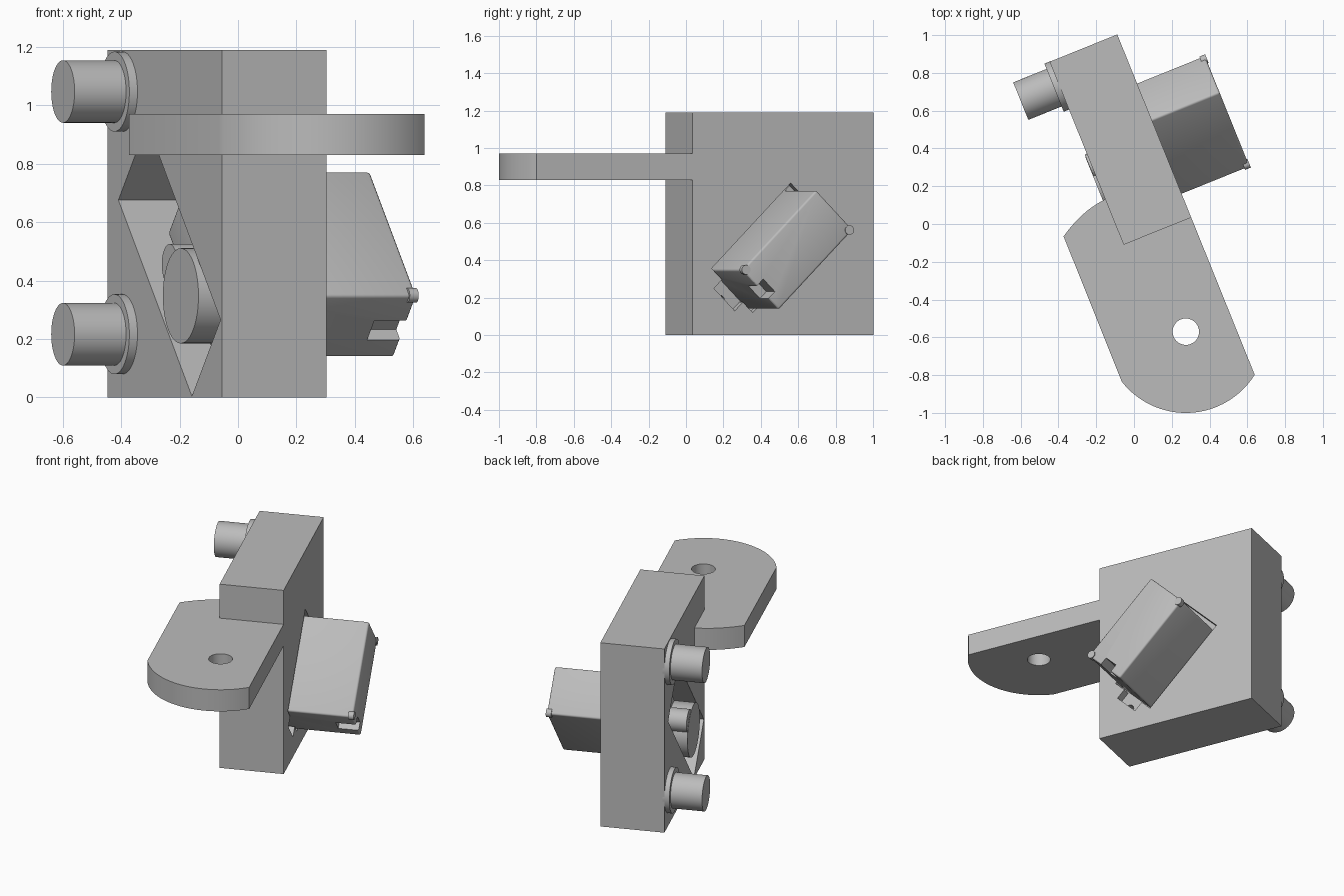
import bpy, bmesh, math
from mathutils import Matrix, Vector

cube = bpy.data.objects.get("Cube")
if cube:
    bpy.data.objects.remove(cube, do_unlink=True)

grey = bpy.data.materials.new("plain grey")
grey.use_nodes = True
grey.diffuse_color = (0.5, 0.5, 0.5, 1)
grey.node_tree.nodes["Principled BSDF"].inputs["Base Color"].default_value = (0.5, 0.5, 0.5, 1)

# Bracket frame (yawed 22 degrees) and motor frame (tilted 45 degrees inside it)
BRACKET = Matrix.Translation((-0.055, -0.11, 0)) @ Matrix.Rotation(math.radians(22), 4, 'Z')
MOTOR = BRACKET @ Matrix.Translation((0, 0.45, 0.455)) @ Matrix.Rotation(math.radians(45), 4, 'X')


def finish(name, bm, frame):
    bmesh.ops.recalc_face_normals(bm, faces=bm.faces)
    bm.transform(frame)
    mesh = bpy.data.meshes.new(name)
    bm.to_mesh(mesh)
    bm.free()
    mesh.materials.append(grey)
    ob = bpy.data.objects.new(name, mesh)
    bpy.context.collection.objects.link(ob)
    return ob


def box(name, frame, x, y, z):
    bm = bmesh.new()
    bmesh.ops.create_cube(bm, size=1)
    for v in bm.verts:
        v.co = Vector([(r[0] + r[1]) / 2 + c * (r[1] - r[0]) for r, c in zip((x, y, z), v.co)])
    return finish(name, bm, frame)


def rod(name, frame, x, y, z, r, axis='X'):
    """Cylinder along X between x[0] and x[1], or along Z between z[0] and z[1]."""
    span = x if axis == 'X' else z
    bm = bmesh.new()
    bmesh.ops.create_cone(bm, cap_ends=True, segments=48, radius1=r, radius2=r, depth=span[1] - span[0])
    mid = sum(span) / 2
    if axis == 'X':
        bm.transform(Matrix.Translation((mid, y, z)) @ Matrix.Rotation(math.pi / 2, 4, 'Y'))
    else:
        bm.transform(Matrix.Translation((x, y, mid)))
    return finish(name, bm, frame)


def apply(ob, mod):
    with bpy.context.temp_override(object=ob, active_object=ob, selected_objects=[ob]):
        bpy.ops.object.modifier_apply(modifier=mod.name)


def cut(ob, *cutters):
    for c in cutters:
        c.hide_render = True
        mod = ob.modifiers.new("cut", 'BOOLEAN')
        mod.operation, mod.solver, mod.object = 'DIFFERENCE', 'EXACT', c
        apply(ob, mod)
        bpy.data.objects.remove(c, do_unlink=True)


# Main block with the slanted motor pocket, body opening and cable notch
block = box("mounting_block", BRACKET, (0, 0.386), (0, 1.045), (0, 1.19))
cut(block,
    box("pocket_cutter", MOTOR, (-0.1, 0.335), (-0.443, 0.507), (-0.195, 0.175)),
    box("opening_cutter", MOTOR, (0.3, 0.5), (-0.31, 0.335), (-0.165, 0.17)),
    box("notch_cutter", MOTOR, (0.3, 0.5), (-0.376, -0.25), (-0.085, 0.085)))

# Horizontal arm with a rounded end and a pivot hole
cx, cy, radius = 0.133, -0.55, 0.43
outline = [(0, 0), (0.386, 0)]
for i in range(33):
    a = math.radians(-54 - 110 * i / 32)
    outline.append((cx + radius * math.cos(a), cy + radius * math.sin(a)))
for i in range(11):
    t = i / 10
    outline.append((-0.278 * (1 - t), 0.16 + 0.1 * t + 0.08 * t * (1 - t)))
bm = bmesh.new()
base = bm.faces.new([bm.verts.new((x, y, 0.83)) for x, y in outline])
top = bmesh.ops.extrude_face_region(bm, geom=[base], use_keep_orig=True)
bmesh.ops.translate(bm, vec=(0, 0, 0.14), verts=[e for e in top["geom"] if isinstance(e, bmesh.types.BMVert)])
arm = finish("pivot_arm", bm, BRACKET)
cut(arm, rod("pivot_cutter", BRACKET, cx, cy, (0.7, 1.1), 0.07, 'Z'))

# Two pegs with flanges
parts = [block, arm]
for label, z in (("upper", 1.047), ("lower", 0.216)):
    parts.append(rod(label + "_flange", BRACKET, (-0.03, 0.01), 0.909, z, 0.137))
    parts.append(rod(label + "_peg", BRACKET, (-0.22, 0), 0.909, z, 0.107))

# Motor body with softened edges and a cable slot at its lower end
body = box("motor_body", MOTOR, (0.11, 0.773), (-0.302, 0.302), (-0.15, 0.15))
bevel = body.modifiers.new("soft edges", 'BEVEL')
bevel.width, bevel.segments = 0.012, 3
apply(body, bevel)
cut(body, box("slot_cutter", MOTOR, (0.65, 0.9), (-0.4, -0.25), (-0.065, 0.03)))
parts.append(body)

# Motor mounting tabs with screw holes
tabs = box("motor_tabs", MOTOR, (0.27, 0.333), (-0.435, 0.465), (-0.15, 0.15))
cut(tabs, *[rod("screw_cutter", MOTOR, (0.2, 0.4), y, 0, 0.03) for y in (-0.385, 0.405)])
parts.append(tabs)

# Gear housings on the motor face
parts.append(rod("gear_housing", MOTOR, (-0.014, 0.12), -0.152, 0, 0.163))
parts.append(rod("small_gear_housing", MOTOR, (-0.012, 0.12), 0, 0, 0.07))

# Corner screws on the motor's end cap
for label, y, z in (("front", -0.286, 0.136), ("back", 0.286, -0.136)):
    parts.append(rod(label + "_corner_screw", MOTOR, (0.745, 0.778), y, z, 0.025))

# Smooth round surfaces, keep edges sharp
bpy.ops.object.select_all(action='DESELECT')
for ob in parts:
    ob.select_set(True)
bpy.context.view_layer.objects.active = block
bpy.ops.object.shade_smooth_by_angle(angle=math.radians(30))
